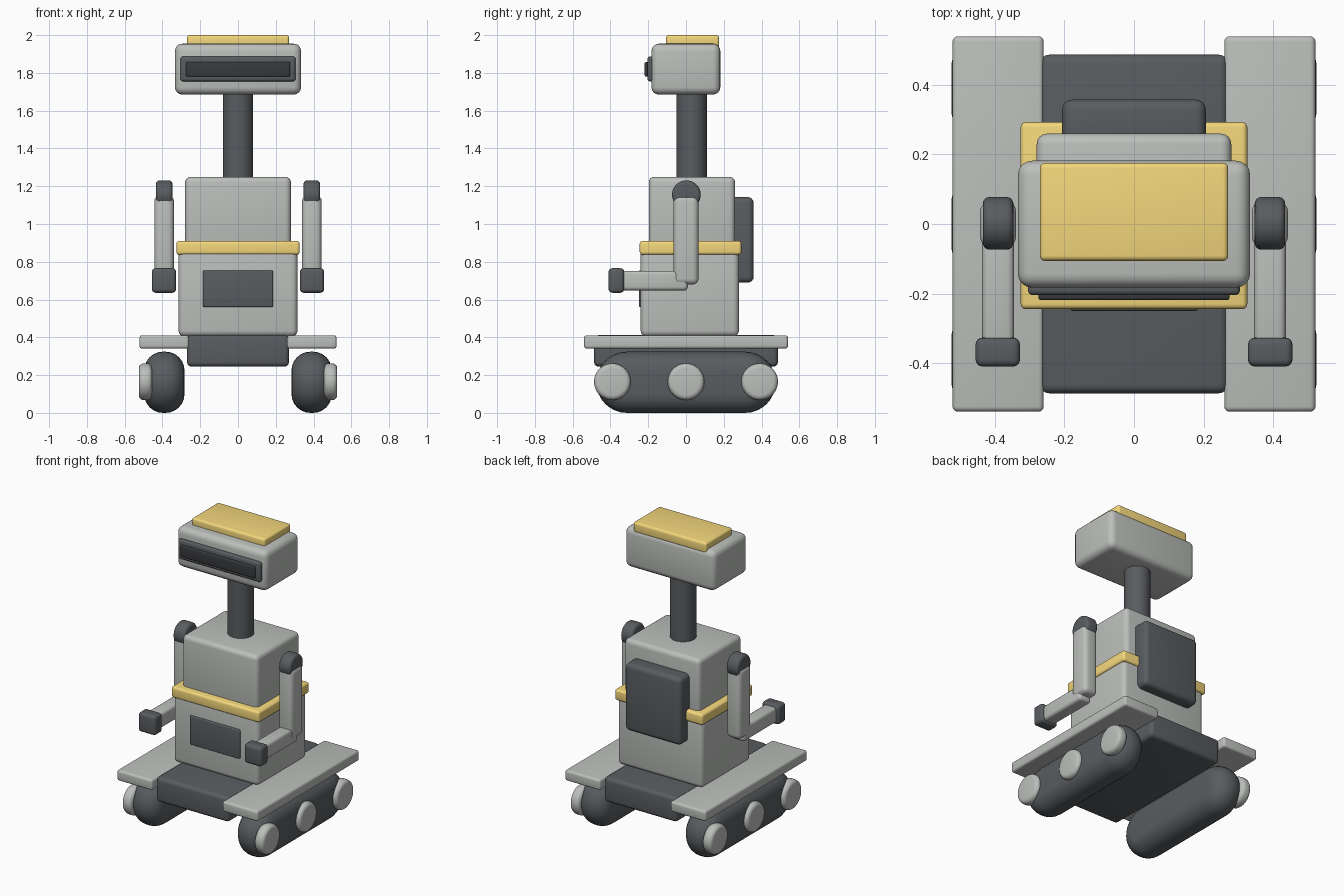
import bpy, bmesh
from math import pi, sin, cos

if "Cube" in bpy.data.objects:
    bpy.data.objects.remove(bpy.data.objects["Cube"])


def material(name, rgb):
    m = bpy.data.materials.new(name)
    m.diffuse_color = (*rgb, 1)
    m.use_nodes = True
    m.node_tree.nodes["Principled BSDF"].inputs["Base Color"].default_value = m.diffuse_color
    return m


GREY = material("grey_metal", (0.5, 0.52, 0.5))
DARK = material("dark_rubber", (0.1, 0.107, 0.117))
BLACK = material("black_glass", (0.04, 0.042, 0.046))
GOLD = material("yellow_paint", (0.9, 0.68, 0.2))


def finish(ob, name, mat, bevel=0.0):
    ob.name = name
    ob.data.materials.append(mat)
    if bevel:
        b = ob.modifiers.new("bevel", 'BEVEL')
        b.width, b.segments, b.limit_method = bevel, 4, 'ANGLE'
        bpy.ops.object.modifier_apply(modifier="bevel")
    bpy.ops.object.shade_smooth_by_angle()
    return ob


def box(name, x, y, z, mat, bevel):
    """Bevelled box from (min, max) ranges."""
    r = (x, y, z)
    bpy.ops.mesh.primitive_cube_add(size=1, location=[(a + b) / 2 for a, b in r])
    ob = bpy.context.object
    ob.scale = [b - a for a, b in r]
    bpy.ops.object.transform_apply(location=False, rotation=False, scale=True)
    return finish(ob, name, mat, bevel)


def cylinder(name, loc, radius, depth, mat, bevel=0.0, axis='Z'):
    rot = (0, pi / 2, 0) if axis == 'X' else (0, 0, 0)
    bpy.ops.mesh.primitive_cylinder_add(vertices=40, radius=radius, depth=depth,
                                        location=loc, rotation=rot)
    return finish(bpy.context.object, name, mat, bevel)


def track(name, cx, half_w, half_len, radius, edge):
    """Capsule side profile lofted across x with rounded shoulders."""
    bm = bmesh.new()
    straight = half_len - radius
    rings = []
    steps = [(s, pi / 2 * k / 6) for s, ks in ((-1, range(6, -1, -1)), (1, range(7))) for k in ks]
    for s, a in steps:
        x = cx + s * (half_w - edge + edge * sin(a))
        rr = radius - edge * (1 - cos(a))
        ring = []
        for side in (1, -1):
            for k in range(17):
                t = -pi / 2 + pi * k / 16
                ring.append(bm.verts.new((x, side * (straight + rr * cos(t)),
                                          radius + side * rr * sin(t))))
        rings.append(ring)
    n = len(rings[0])
    for a, b in zip(rings, rings[1:]):
        for i in range(n):
            j = (i + 1) % n
            bm.faces.new((a[i], a[j], b[j], b[i]))
    bm.faces.new(rings[0])
    bm.faces.new(rings[-1])
    bmesh.ops.recalc_face_normals(bm, faces=bm.faces)
    me = bpy.data.meshes.new(name)
    bm.to_mesh(me)
    bm.free()
    ob = bpy.data.objects.new(name, me)
    bpy.context.collection.objects.link(ob)
    bpy.ops.object.select_all(action='DESELECT')
    ob.select_set(True)
    bpy.context.view_layer.objects.active = ob
    return finish(ob, name, DARK)


def sym(w):
    return (-w, w)


# Chassis and torso
box("chassis", sym(0.27), sym(0.487), (0.245, 0.412), DARK, 0.025)
box("lower_torso", sym(0.315), (-0.24, 0.28), (0.405, 0.87), GREY, 0.03)
box("upper_torso", sym(0.28), (-0.197, 0.26), (0.85, 1.25), GREY, 0.03)
box("waist_belt", sym(0.326), (-0.245, 0.293), (0.837, 0.91), GOLD, 0.015)
box("front_panel", sym(0.185), (-0.25, -0.2), (0.56, 0.755), DARK, 0.008)
box("backpack", sym(0.207), (0.22, 0.358), (0.69, 1.142), DARK, 0.03)

# Neck and head
cylinder("neck", (0, 0.03, 1.46), 0.08, 0.5, DARK)
box("head", sym(0.334), (-0.183, 0.182), (1.685, 1.955), GREY, 0.04)
box("head_top_plate", sym(0.271), (-0.106, 0.176), (1.93, 2.0), GOLD, 0.015)
box("visor_frame", sym(0.305), (-0.205, -0.15), (1.755, 1.887), DARK, 0.015)
box("visor_screen", sym(0.275), (-0.219, -0.17), (1.78, 1.858), BLACK, 0.008)

# Arms and running gear on both sides
for s, side in ((-1, "left"), (1, "right")):
    def span(a, b):
        return tuple(sorted((s * a, s * b)))
    cylinder(side + "_shoulder", (s * 0.391, 0.002, 1.155), 0.076, 0.088, DARK, 0.02, 'X')
    box(side + "_upper_arm", span(0.339, 0.443), (-0.066, 0.066), (0.68, 1.15), GREY, 0.03)
    box(side + "_forearm", span(0.345, 0.437), (-0.35, 0.01), (0.648, 0.752), GREY, 0.02)
    box(side + "_hand", span(0.328, 0.456), (-0.41, -0.327), (0.636, 0.766), DARK, 0.02)
    box(side + "_fender", span(0.26, 0.522), sym(0.54), (0.34, 0.411), GREY, 0.015)
    track(side + "_track", s * 0.39, 0.107, 0.475, 0.162, 0.1)
    for i, y in enumerate((-0.39, 0, 0.39)):
        cylinder(f"{side}_wheel_{i + 1}", (s * 0.49, y, 0.165), 0.097, 0.07, GREY, 0.025, 'X')
